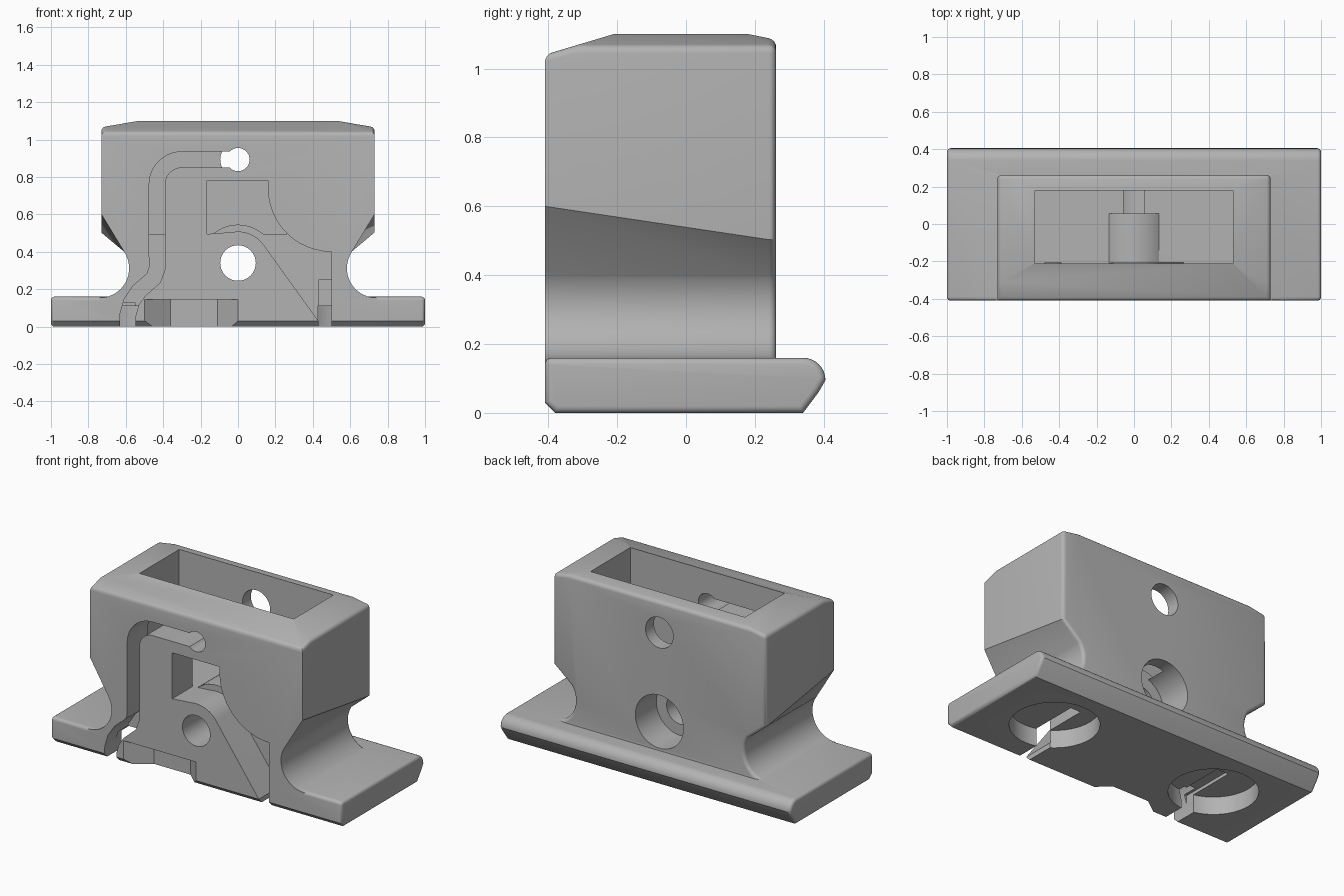
import bpy, bmesh, math
from mathutils import Vector

if "Cube" in bpy.data.objects:
    bpy.data.objects.remove(bpy.data.objects["Cube"], do_unlink=True)

grey = bpy.data.materials.new("plain grey")
grey.use_nodes = True
grey.diffuse_color = (0.45, 0.45, 0.45, 1)
grey.node_tree.nodes["Principled BSDF"].inputs["Base Color"].default_value = (0.45, 0.45, 0.45, 1)


def finish(name, bm):
    bmesh.ops.recalc_face_normals(bm, faces=bm.faces[:])
    mesh = bpy.data.meshes.new(name)
    bm.to_mesh(mesh)
    bm.free()
    mesh.materials.append(grey)
    obj = bpy.data.objects.new(name, mesh)
    bpy.context.collection.objects.link(obj)
    return obj


def loft(first, second):
    """Closed solid between two matching 3D outlines."""
    bm = bmesh.new()
    a = [bm.verts.new(p) for p in first]
    b = [bm.verts.new(p) for p in second]
    bm.faces.new(a)
    bm.faces.new(b)
    for i in range(len(a)):
        j = (i + 1) % len(a)
        bm.faces.new((a[i], a[j], b[j], b[i]))
    bmesh.ops.recalc_face_normals(bm, faces=bm.faces[:])
    return bm


def prism(name, outline, y0, y1):
    return finish(name, loft([(x, y0, z) for x, z in outline], [(x, y1, z) for x, z in outline]))


def upright(name, outline, z0, z1):
    return finish(name, loft([(x, y, z0) for x, y in outline], [(x, y, z1) for x, y in outline]))


def arc(cx, cz, r, start, end, n=12):
    angles = [math.radians(start + (end - start) * i / n) for i in range(n + 1)]
    return [(cx + r * math.cos(t), cz + r * math.sin(t)) for t in angles]


def circle(cx, cz, r):
    return arc(cx, cz, r, 0, 352.5, 47)


def box(x, z0, z1):
    return [(-x, z0), (x, z0), (x, z1), (-x, z1)]


def ribbon(path, half):
    """Outline of a band that follows a path."""
    pts = [Vector(p) for p in path]
    left, right = [], []
    for i, p in enumerate(pts):
        before = (p - pts[max(i - 1, 0)]).normalized()
        after = (pts[min(i + 1, len(pts) - 1)] - p).normalized()
        t = (before + after).normalized()
        n = Vector((-t.y, t.x)) * half
        left.append(tuple(p + n))
        right.append(tuple(p - n))
    return left + right[::-1]


def boolean(target, tool, operation):
    mod = target.modifiers.new("join", "BOOLEAN")
    mod.operation, mod.solver, mod.object = operation, "EXACT", tool
    bpy.context.view_layer.objects.active = target
    bpy.ops.object.modifier_apply(modifier=mod.name)
    bpy.data.objects.remove(tool, do_unlink=True)


# Foot plate: side profile swept across the width, ends rounded
side = [(-0.38, 0), (0.34, 0), (0.385, 0.06)]
side += arc(0.34, 0.095, 0.065, 0, 90, 8) + arc(-0.39, 0.14, 0.02, 90, 180, 4) + [(-0.41, 0.03)]
bm = loft([(-1, y, z) for y, z in side], [(1, y, z) for y, z in side])
ends = [e for e in bm.edges if abs(e.verts[0].co.x - e.verts[1].co.x) < 0.01]
bmesh.ops.bevel(bm, geom=ends, offset=0.03, segments=4, profile=0.5, affect="EDGES", clamp_overlap=True)
body = finish("clip_body", bm)


# Tower: waisted outline, with shoulders lower at the back
def tower_outline(shoulder):
    half = [(0.73, 1.1), (0.73, shoulder)] + arc(0.74, 0.312, 0.158, 146, 270, 16) + [(0.74, 0.08)]
    return half + [(-x, z) for x, z in half[::-1]]


bm = loft([(x, -0.41, z) for x, z in tower_outline(0.6)],
          [(x, 0.262, z) for x, z in tower_outline(0.5)])
# Sloped rim around the top opening
for point, normal in (((0, -0.21, 1.1), (0, -0.3, 1)),
                      ((0.53, 0, 1.1), (0.17, 0, 1)),
                      ((-0.53, 0, 1.1), (-0.17, 0, 1)),
                      ((0, 0.18, 1.1), (0, 0.2, 1))):
    geom = bm.verts[:] + bm.edges[:] + bm.faces[:]
    cut = bmesh.ops.bisect_plane(bm, geom=geom, plane_co=point, plane_no=normal, clear_outer=True)
    rim = [e for e in cut["geom_cut"] if isinstance(e, bmesh.types.BMEdge)]
    bmesh.ops.holes_fill(bm, edges=rim, sides=0)
soft = [e for e in bm.edges if all(v.co.y > 0.25 for v in e.verts)
        or all(abs(v.co.x) > 0.72 and v.co.z > 1.0 for v in e.verts)]
bmesh.ops.bevel(bm, geom=soft, offset=0.04, segments=4, profile=0.5, affect="EDGES", clamp_overlap=True)
boolean(body, finish("tower", bm), "UNION")

# Openings: top pocket, then the slots that free the front lever
FRONT, WALL, DEEP = -0.6, -0.205, 0.055
pocket = upright("pocket", box(0.53, -0.21, 0.18), 0.495, 1.3)
path = [(0, 0.893)] + arc(-0.3, 0.76, 0.133, 90, 180) + [
    (-0.433, 0.31), (-0.45, 0.26), (-0.53, 0.19), (-0.57, 0.13), (-0.59, 0.06), (-0.59, -0.1)]
window = [(-0.165, 0.78), (0.16, 0.78)] + arc(0.5, 0.74, 0.34, 180, 270) + [
    (0.5, -0.1), (0.43, -0.1), (0.43, 0.03)] + arc(0, 0.34, 0.168, 36, 100) + [(-0.165, 0.495)]
notch = [(-0.52, -0.5), (-0.5, -0.411), (-0.36, -0.31), (-0.11, -0.31), (0, -0.411), (0.02, -0.5)]
cutters = [
    pocket,
    prism("spring_slot", ribbon(path, 0.042), FRONT, WALL),
    prism("lever_window", window, FRONT, WALL),
    prism("left_slit", [(0.43, -0.1), (0.5, -0.1), (0.5, 0.25), (0.43, 0.25)], -0.3, DEEP),
    prism("right_slit", [(-0.63, -0.1), (-0.55, -0.1), (-0.55, 0.13), (-0.63, 0.13)], -0.3, DEEP),
    upright("finger_notch", notch, -0.1, 0.145),
    prism("front_upper_hole", circle(0, 0.893, 0.062), FRONT, 0),
    prism("back_upper_hole", circle(0, 0.893, 0.095), 0, 0.5),
    prism("pivot_hole", circle(0, 0.34, 0.095), FRONT, 0.2),
    prism("back_counterbore", circle(0, 0.34, 0.165), DEEP, 0.5),
]
for s in (-1, 1):
    cutters.append(upright("magnet_seat", circle(s * 0.57, 0, 0.25), -0.1, 0.11))
for c in cutters:
    c.hide_render = True
    boolean(body, c, "DIFFERENCE")

# Rounded crown of the lever showing in the pocket floor
prism("lever_crown", arc(0, 0.34, 0.205, 49, 131, 16), -0.208, DEEP)

for obj in bpy.context.scene.objects:
    obj.select_set(obj.type == "MESH")
bpy.context.view_layer.objects.active = body
bpy.ops.object.shade_smooth_by_angle(angle=math.radians(30))
